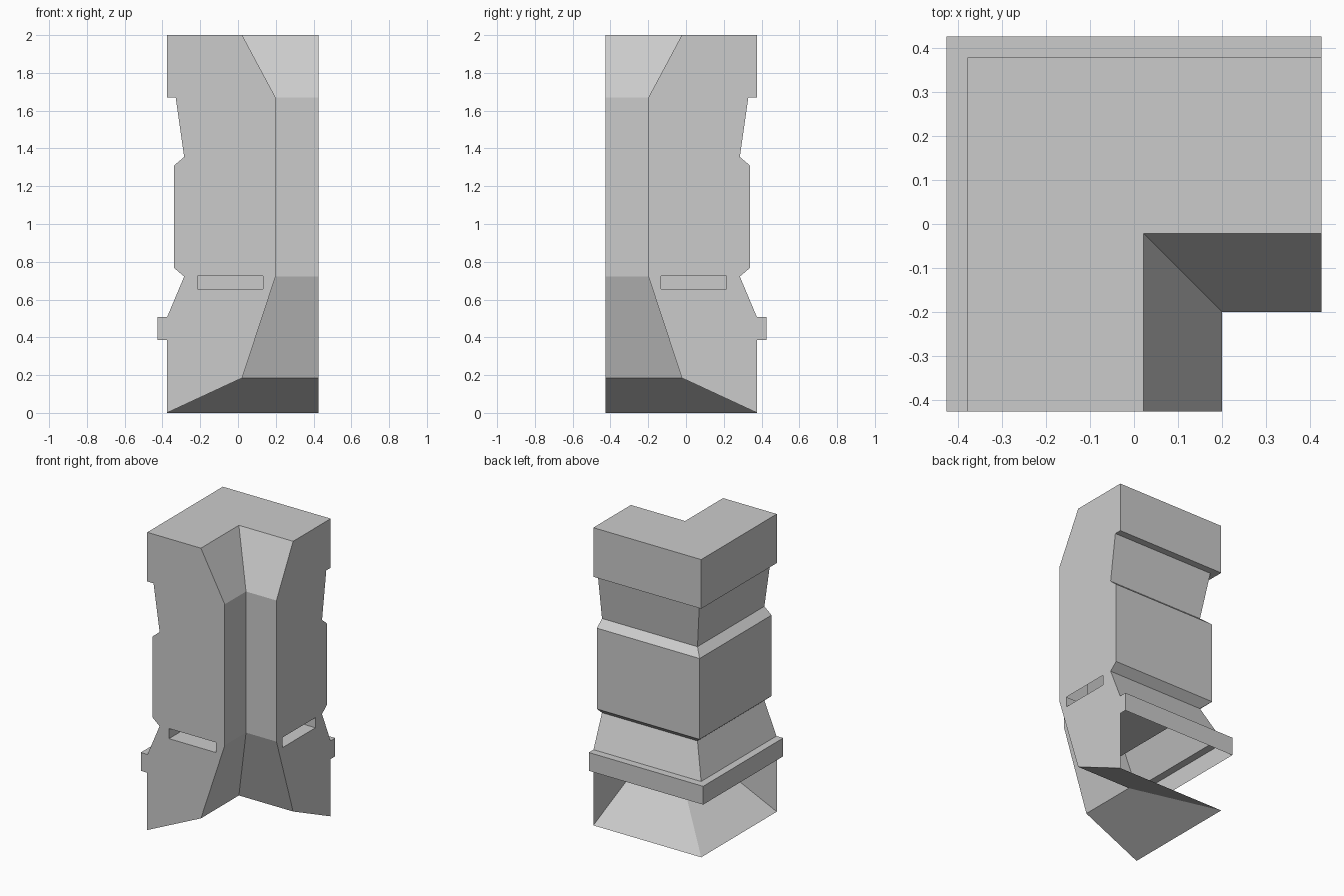
import bpy, bmesh

if "Cube" in bpy.data.objects:
    bpy.data.objects.remove(bpy.data.objects["Cube"])

END = 0.425  # both wings of the corner end at this distance


def l_ring(u, z):
    """One profile point carried around the mitred corner: front end, mitre, right end."""
    return [(u, -END, z), (u, -u, z), (END, -u, z)]


def sweep(bm, profile):
    rings = [[bm.verts.new(p) for p in l_ring(u, z)] for u, z in profile]
    for a, b in zip(rings, rings[1:]):
        for i in range(2):
            bm.faces.new((a[i], a[i + 1], b[i + 1], b[i]))
    return rings


def loop_edges(bm, verts):
    edges = []
    for a, b in zip(verts, verts[1:] + verts[:1]):
        edges.append(bm.edges.get((a, b)) or bm.edges.new((a, b)))
    return edges


def finish(bm, name):
    mesh = bpy.data.meshes.new(name)
    bm.to_mesh(mesh)
    bm.free()
    obj = bpy.data.objects.new(name, mesh)
    bpy.context.collection.objects.link(obj)
    return obj


# Wall profile from the ledge, up the outside, over the top, down the inside
wall = [(-0.425, 0.385), (-0.425, 0.508), (-0.375, 0.508), (-0.285, 0.722),
        (-0.338, 0.767), (-0.338, 1.31), (-0.285, 1.355), (-0.33, 1.67),
        (-0.377, 1.67), (-0.377, 2.0), (0.022, 2.0), (0.199, 1.67),
        (0.199, 0.722), (0.022, 0.185), (-0.377, 0.0)]
slot = [(-0.215, 0.725), (-0.215, 0.657), (0.133, 0.657), (0.133, 0.725)]

# Corner wall shell, open at the back below the ledge
bm = bmesh.new()
rings = sweep(bm, wall)

# End caps with a slot hole in each
for k, normal in ((0, (0, -1, 0)), (2, (1, 0, 0))):
    outline = [r[k] for r in rings]
    outline.append(bm.verts.new(l_ring(-0.377, 0.385)[k]))
    hole = [bm.verts.new(l_ring(u, z)[k]) for u, z in slot]
    edges = loop_edges(bm, outline) + loop_edges(bm, hole)
    bmesh.ops.triangle_fill(bm, use_beauty=True, use_dissolve=False,
                            edges=edges, normal=normal)
bmesh.ops.recalc_face_normals(bm, faces=bm.faces)
bm.faces.ensure_lookup_table()
top = max(bm.faces, key=lambda f: f.calc_center_median().z)
if top.normal.z < 0:
    bmesh.ops.reverse_faces(bm, faces=bm.faces)
finish(bm, "corner_wall")

# Open trough joining the two slots through the hollow wall
bm = bmesh.new()
sweep(bm, slot)
for f in bm.faces:
    f.normal_update()
if min(bm.faces, key=lambda f: f.calc_center_median().z).normal.z < 0:
    bmesh.ops.reverse_faces(bm, faces=bm.faces)
finish(bm, "slot_trough")
